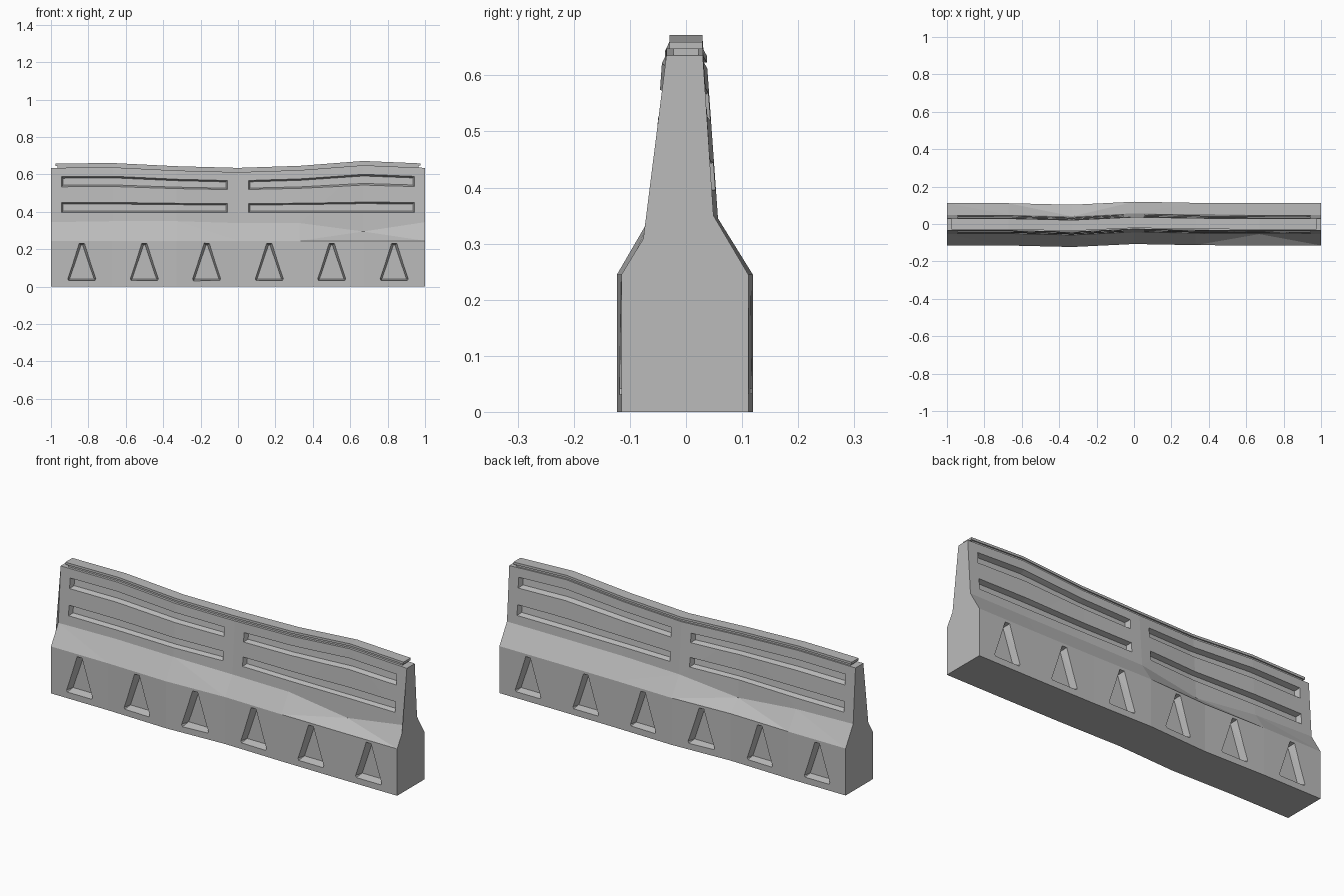
import bpy
import bmesh

old = bpy.data.objects.get("Cube")
if old:
    bpy.data.objects.remove(old, do_unlink=True)

concrete = bpy.data.materials.new("concrete grey")
concrete.use_nodes = True
GREY = (0.5, 0.5, 0.5, 1)
concrete.diffuse_color = GREY
concrete.node_tree.nodes["Principled BSDF"].inputs["Base Color"].default_value = GREY

# Worn, uneven shape: offsets at stations along the length
STATIONS = [-1, -0.67, -0.33, 0, 0.33, 0.67, 1]
TOP_Z = [0, 0.003, -0.014, -0.023, -0.012, 0.014, 0]
SIDE_Y = [0, 0, -0.008, 0.008, 0.002, 0, 0]
FRONT_CREASE = [0.345, 0.35, 0.35, 0.34, 0.34, 0.295, 0.345]
BACK_CREASE = [0.35, 0.34, 0.305, 0.345, 0.35, 0.35, 0.35]


def along(values, x):
    x = max(-1, min(1, x))
    for i in range(len(STATIONS) - 1):
        a, b = STATIONS[i], STATIONS[i + 1]
        if x <= b:
            t = (x - a) / (b - a)
            return values[i] * (1 - t) + values[i + 1] * t


def warp(x, y, z):
    lift = max(0, min(1, (z - 0.4) / 0.2))
    return (x, y + along(SIDE_Y, x), z + along(TOP_Z, x) * lift)


def stops(x0, x1):
    return [x0] + [s for s in STATIONS if x0 + 0.01 < s < x1 - 0.01] + [x1]


def loft(name, rings):
    """Closed solid through a list of equal rings of points."""
    bm = bmesh.new()
    rows = [[bm.verts.new(p) for p in ring] for ring in rings]
    n = len(rows[0])
    for a, b in zip(rows, rows[1:]):
        for i in range(n):
            j = (i + 1) % n
            bm.faces.new((a[i], a[j], b[j], b[i]))
    bm.faces.new(rows[0])
    bm.faces.new(rows[-1])
    bmesh.ops.triangulate(bm, faces=bm.faces[:])
    bmesh.ops.recalc_face_normals(bm, faces=bm.faces[:])
    mesh = bpy.data.meshes.new(name)
    bm.to_mesh(mesh)
    bm.free()
    mesh.materials.append(concrete)
    obj = bpy.data.objects.new(name, mesh)
    bpy.context.collection.objects.link(obj)
    return obj


def body_ring(x):
    front, back = along(FRONT_CREASE, x), along(BACK_CREASE, x)
    profile = [(-0.115, 0), (-0.115, 0.245), (-0.054, front), (-0.035, 0.635),
               (0.03, 0.635), (0.049, back), (0.111, 0.245), (0.111, 0)]
    return [warp(x, y, z) for y, z in profile]


def bar(name, x0, x1, half, z0, z1):
    return loft(name, [[warp(x, y, z) for y, z in
                        ((-half, z0), (-half, z1), (half, z1), (half, z0))]
                       for x in stops(x0, x1)])


def slot_cutter(side, x0, x1, z0, z1):
    """Long tapered recess; the floor is parallel to the sloping wall."""
    def wall(z):
        return (0.056 - (z - 0.34) * 0.07) if side < 0 else (0.05 - (z - 0.34) * 0.07)

    def ring(x, inner_x):
        t = 0.009
        # mouth corners extend outside the wall, floor corners lie inside it
        pts = [(x, wall(z0) + 0.02, z0 - t * 0.7), (x, wall(z1) + 0.02, z1 + t * 0.7),
               (inner_x, wall(z1) - 0.026, z1 - t), (inner_x, wall(z0) - 0.026, z0 + t)]
        return [warp(px, side * y, z) for px, y, z in pts]

    xs = stops(x0, x1)
    rings = [ring(x, x) for x in xs]
    rings[0] = ring(xs[0] - 0.006, xs[0] + 0.01)
    rings[-1] = ring(xs[-1] + 0.006, xs[-1] - 0.01)
    return loft("slot_cutter", rings)


def triangle_cutter(side, cx):
    """Tapered wedge-shaped pocket with a narrow blunt tip."""
    def ring(y, grow):
        outline = [(-0.068 - grow, 0.032 - grow), (0.068 + grow, 0.032 - grow),
                   (0.075 + grow, 0.042), (0.014 + grow, 0.232 + grow),
                   (-0.014 - grow, 0.232 + grow), (-0.075 - grow, 0.042)]
        return [(cx + x, side * y + along(SIDE_Y, cx), z) for x, z in outline]
    return loft("pocket_cutter", [ring(0.135, 0.005), ring(0.075, -0.01)])


body = loft("barrier_body", [body_ring(x) for x in STATIONS])

cutters = []
for side in (-1, 1):
    for x0, x1 in ((-0.945, -0.055), (0.055, 0.945)):
        cutters.append(slot_cutter(side, x0, x1, 0.395, 0.45))
        cutters.append(slot_cutter(side, x0, x1, 0.533, 0.588))
    for k in range(6):
        cutters.append(triangle_cutter(side, -0.835 + k * 0.334))

# Carve every recess, then drop the helpers
for cutter in cutters:
    cutter.hide_render = True
    mod = body.modifiers.new("recess", 'BOOLEAN')
    mod.operation = 'DIFFERENCE'
    mod.solver = 'EXACT'
    mod.object = cutter
bpy.context.view_layer.update()
carved = bpy.data.meshes.new_from_object(
    body.evaluated_get(bpy.context.evaluated_depsgraph_get()))
body.modifiers.clear()
body.data = carved
for cutter in cutters:
    bpy.data.objects.remove(cutter, do_unlink=True)

# Rail along the top: narrow neck under a wider cap
bar("top_neck", -0.965, 0.965, 0.022, 0.625, 0.65)
bar("top_cap", -0.977, 0.977, 0.029, 0.646, 0.658)
